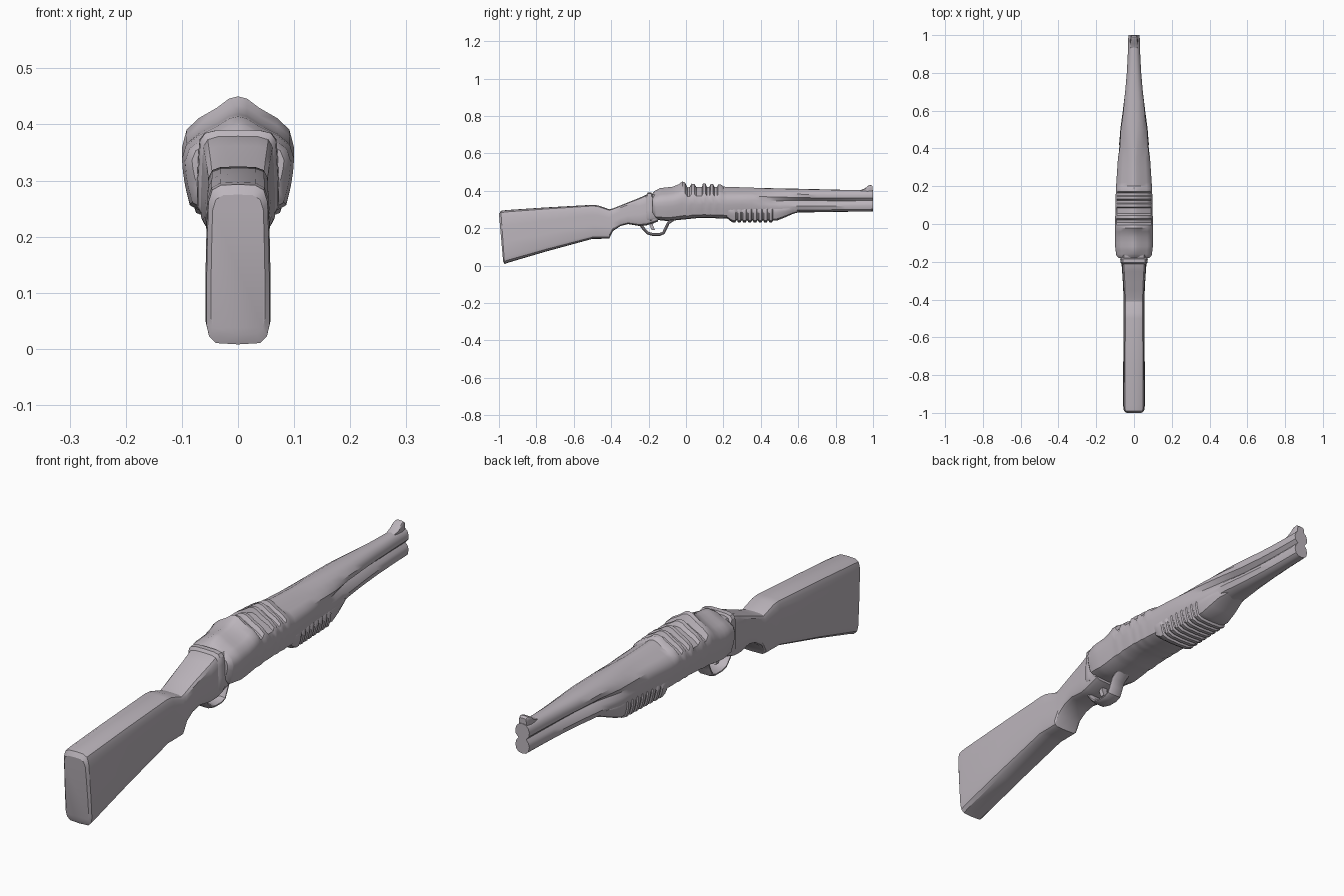
import bpy, bmesh, math

mat = bpy.data.materials.new("warm_grey")
mat.diffuse_color = (0.5, 0.46, 0.5, 1)


def finish(name, bm, angle=32):
    bmesh.ops.recalc_face_normals(bm, faces=bm.faces)
    me = bpy.data.meshes.new(name)
    bm.to_mesh(me)
    bm.free()
    me.materials.append(mat)
    ob = bpy.data.objects.new(name, me)
    bpy.context.collection.objects.link(ob)
    bpy.ops.object.select_all(action='DESELECT')
    bpy.context.view_layer.objects.active = ob
    ob.select_set(True)
    bpy.ops.object.shade_smooth_by_angle(angle=math.radians(angle))
    return ob


def skin(name, rings, closed=False, angle=32):
    """Join rings of points with quads; cap the ends unless closed."""
    bm = bmesh.new()
    vs = [[bm.verts.new(p) for p in r] for r in rings]
    n = len(vs[0])
    pairs = list(zip(vs, vs[1:])) + ([(vs[-1], vs[0])] if closed else [])
    for a, b in pairs:
        for i in range(n):
            j = (i + 1) % n
            bm.faces.new((a[i], a[j], b[j], b[i]))
    if not closed:
        bm.faces.new(vs[0])
        bm.faces.new(vs[-1])
    return finish(name, bm, angle)


def ring(half, y, zb, zt, w, slant=0):
    """Mirror a half section (x, height fractions, top to bottom) to a ring."""
    full = half + [(-x, h) for x, h in half[-2:0:-1]]
    return [(x * w, y + slant * (1 - h), zb + (zt - zb) * h) for x, h in full]


def lerp(pts, t):
    """Piecewise linear lookup."""
    for (a, p), (b, q) in zip(pts, pts[1:]):
        if t <= b:
            return p + (q - p) * max(0, (t - a) / (b - a))
    return pts[-1][1]


ROUND = [(0, 1), (.55, .995), (.82, .965), (.94, .89), (.97, .7), (1, .4),
         (1, .12), (.92, .05), (.7, .008), (0, 0)]
RECEIVER = [(0, 1), (.16, .98), (.38, .90), (.7, .81), (.92, .71), (1, .56),
            (.98, .42), (.94, .28), (.86, .1), (.6, .02), (0, 0)]
MUZZLE = [(0, 1), (.45, .98), (.8, .9), (1, .76), (.95, .62), (.55, .5),
          (.85, .4), (1, .27), (.85, .1), (.5, .02), (0, 0)]

# Stock and wrist: y, bottom, top, half width, slant
stock = [(-1.0, .025, .275, .048, .022), (-.99, .008, .293, .056, .02),
         (-.96, .016, .297, .058, .01), (-.75, .075, .311, .057, 0),
         (-.5, .143, .325, .056, 0), (-.47, .143, .322, .056, 0),
         (-.41, .145, .301, .056, 0), (-.39, .185, .306, .056, 0),
         (-.35, .212, .322, .057, 0), (-.31, .222, .338, .059, 0),
         (-.25, .212, .362, .063, 0), (-.21, .215, .38, .066, 0),
         (-.15, .235, .385, .066, 0)]
skin("stock", [ring(ROUND, *s) for s in stock])

# Collar behind the receiver
collar = [(-.215, .24, .375, .064), (-.205, .235, .39, .071),
          (-.185, .235, .39, .073), (-.175, .24, .372, .07),
          (-.15, .24, .372, .07)]
skin("collar", [ring(ROUND, *s) for s in collar])

# Receiver and barrel with ribbed top
top = [(-.18, .385), (-.165, .40), (-.14, .414), (-.07, .422), (-.04, .434),
       (-.02, .45), (-.005, .445), (.008, .418), (.02, .42), (.03, .438),
       (.045, .436), (.055, .42), (.085, .42), (.09, .438), (.105, .438),
       (.112, .42), (.125, .42), (.132, .436), (.145, .436), (.152, .42),
       (.165, .42), (.172, .434), (.19, .432), (.2, .422), (.4, .415),
       (.6, .411), (.85, .405), (1, .405)]
bottom = [(-.18, .275), (-.16, .245), (-.1, .238), (.07, .255), (.22, .252),
          (.3, .26), (.5, .27), (.6, .284), (1, .29)]
width = [(-.18, .082), (-.165, .094), (-.12, .1), (.1, .099), (.2, .095),
         (.35, .085), (.5, .075), (.6, .06), (.7, .047), (.8, .038),
         (.9, .033), (1, .03)]
ys = sorted({p[0] for p in top + bottom + width} | {.45, .55, .65, .98})
rings = []
for y in ys:
    m = lerp([(-.18, 0), (.35, 0), (.68, 1), (1, 1)], y)
    half = [(a + (c - a) * m, b + (d - b) * m)
            for (a, b), (c, d) in zip(RECEIVER, MUZZLE)]
    rings.append(ring(half, y, lerp(bottom, y), lerp(top, y), lerp(width, y)))
skin("receiver_and_barrel", rings, angle=35)

# Ribbed pump grip
pump = [(.21, .262, .33, .084), (.235, .24, .34, .088)]
for i in range(8):
    y = .25 + i * .028
    w = .087 - i * .0014
    pump += [(y, .231, .345, w), (y + .014, .231, .345, w),
             (y + .018, .24, .343, w - .004), (y + .024, .24, .343, w - .004)]
pump += [(.485, .24, .34, .074), (.53, .258, .335, .068),
         (.57, .276, .33, .06), (.61, .288, .32, .045)]
skin("pump_grip", [ring(RECEIVER, *s) for s in pump], angle=35)

# Trigger guard: flat band swept along a path
path = [(-.25, .23), (-.225, .195), (-.205, .174), (-.18, .167), (-.14, .167),
        (-.12, .175), (-.108, .2), (-.095, .228), (-.06, .252)]
rings = []
for i, (y, z) in enumerate(path):
    a, b = path[max(i - 1, 0)], path[min(i + 1, len(path) - 1)]
    dy, dz = b[0] - a[0], b[1] - a[1]
    k = .008 / math.hypot(dy, dz)
    ny, nz = -dz * k, dy * k
    rings.append([(x, y + s * ny, z + s * nz) for x, s in
                  ((.02, 1), (.03, .3), (.03, -.3), (.02, -1),
                   (-.02, -1), (-.03, -.3), (-.03, .3), (-.02, 1))])
skin("trigger_guard", rings)

# Trigger
skin("trigger", [[(sx * .012, y + sy * .009, z) for sx, sy in
                  ((-1, -1), (1, -1), (1, 1), (-1, 1))]
                 for y, z in ((-.18, .25), (-.185, .215), (-.175, .19))])

# Front sight ramp
sight = [(.93, .38, .403, .018), (.955, .38, .412, .02),
         (.975, .38, .428, .02), (.99, .38, .432, .018),
         (.998, .38, .425, .016)]
skin("front_sight", [ring(ROUND, *s) for s in sight])
